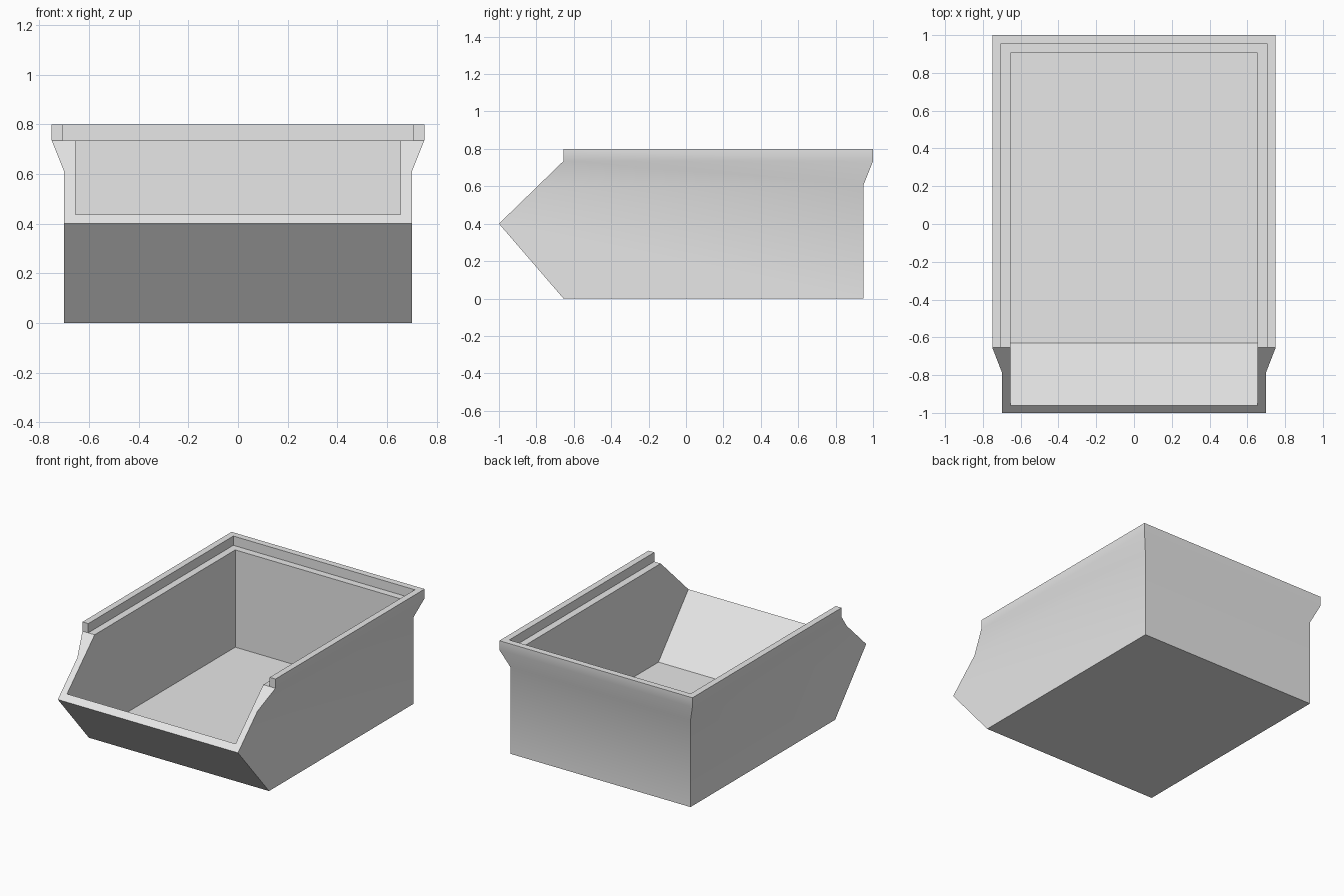
import bpy
import bmesh
from math import radians

if "Cube" in bpy.data.objects:
    bpy.data.objects.remove(bpy.data.objects["Cube"], do_unlink=True)

# Single plastic colour
plastic = bpy.data.materials.new("grey_plastic")
plastic.use_nodes = True
grey = (0.8, 0.8, 0.8, 1)
plastic.diffuse_color = grey
plastic.node_tree.nodes["Principled BSDF"].inputs["Base Color"].default_value = grey


def loft(name, rings):
    """Closed solid skinned through rings of matching points."""
    bm = bmesh.new()
    loops = [[bm.verts.new(p) for p in ring] for ring in rings]
    for low, high in zip(loops, loops[1:]):
        for i in range(len(low)):
            j = (i + 1) % len(low)
            bm.faces.new((low[i], low[j], high[j], high[i]))
    bm.faces.new(loops[0])
    bm.faces.new(loops[-1])
    bmesh.ops.recalc_face_normals(bm, faces=bm.faces)
    mesh = bpy.data.meshes.new(name)
    bm.to_mesh(mesh)
    bm.free()
    mesh.materials.append(plastic)
    obj = bpy.data.objects.new(name, mesh)
    bpy.context.collection.objects.link(obj)
    return obj


def prism(name, half_width, profile):
    """Side profile of (y, z) points extruded across x."""
    return loft(name, [[(x, y, z) for y, z in profile]
                       for x in (-half_width, half_width)])


def boolean(target, cutter, operation):
    cutter.hide_render = True
    mod = target.modifiers.new("cut", 'BOOLEAN')
    mod.operation = operation
    mod.solver = 'EXACT'
    mod.object = cutter
    bpy.context.view_layer.objects.active = target
    bpy.ops.object.modifier_apply(modifier=mod.name)
    bpy.data.objects.remove(cutter, do_unlink=True)


# Outer body: straight walls flaring out to a vertical rim
def outline(half_width, back, z):
    return [(-half_width, -1.3, z), (half_width, -1.3, z),
            (half_width, back, z), (-half_width, back, z)]


bin_body = loft("storage_bin", [outline(0.7, 0.95, 0), outline(0.7, 0.95, 0.61),
                                outline(0.75, 1, 0.735), outline(0.75, 1, 0.8)])

# Pointed front: sloping panel below, sloping side arms above
lean = 0.345 / 0.4
front_shape = prism("front_shape", 1.2, [
    (-0.655 + 0.1 * lean, -0.1), (-1, 0.4), (-0.655, 0.735),
    (-0.655, 1), (1.3, 1), (1.3, -0.1)])
boolean(bin_body, front_shape, 'INTERSECT')

# Inner cavity, its front wall parallel to the outer sloping panel
floor = 0.052
cavity = prism("cavity", 0.655, [
    (0.905, floor), (0.905, 1), (-0.63 - (1 - floor) * lean, 1), (-0.63, floor)])
boolean(bin_body, cavity, 'DIFFERENCE')

# Stacking ledge recessed inside the rim
ledge = prism("ledge", 0.705, [
    (0.955, 0.735), (0.955, 1), (-1.5, 1), (-1.5, 0.735)])
boolean(bin_body, ledge, 'DIFFERENCE')

# Soft flare, crisp corners
bpy.ops.object.select_all(action='DESELECT')
bin_body.select_set(True)
bpy.context.view_layer.objects.active = bin_body
bpy.ops.object.shade_smooth_by_angle(angle=radians(30))
